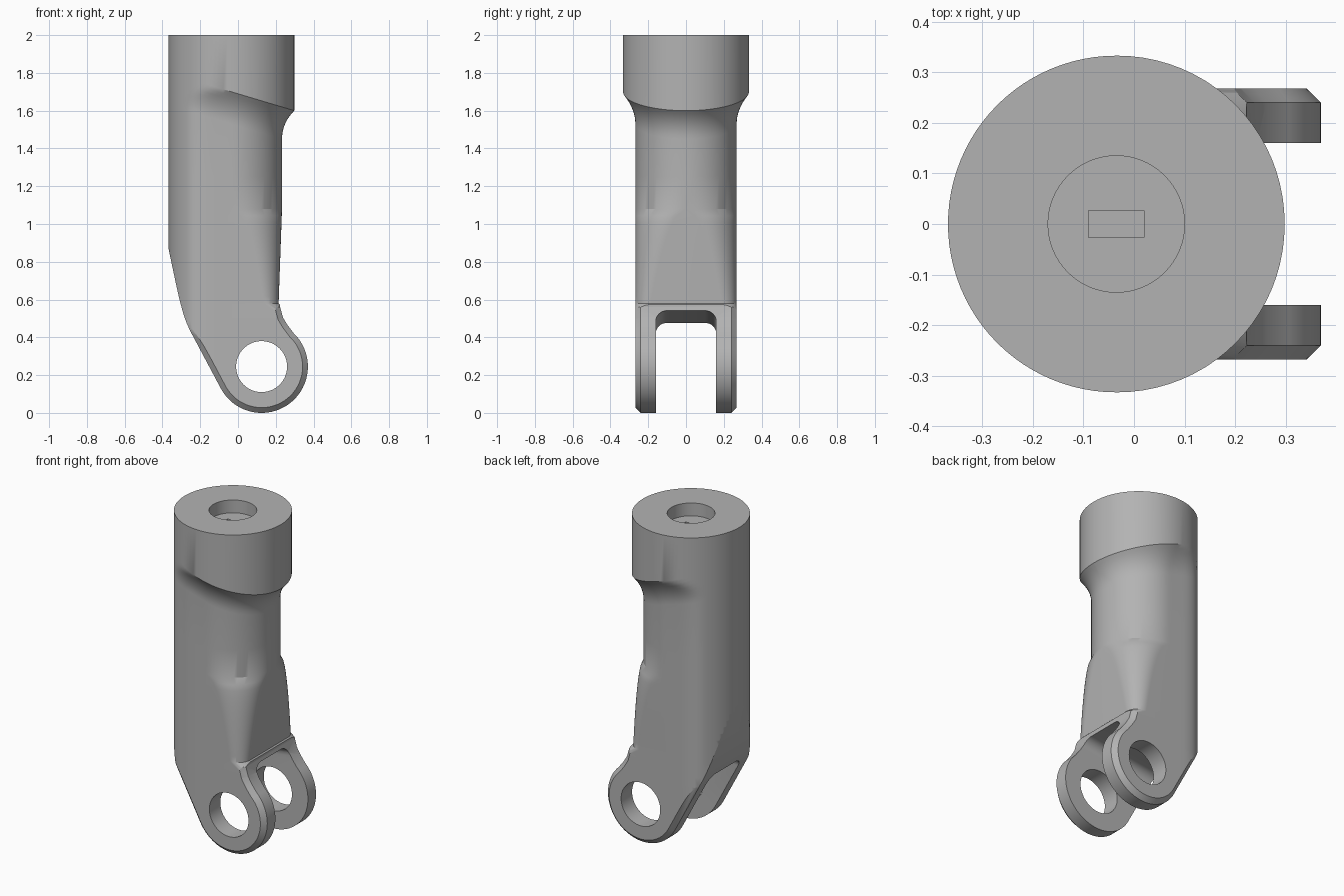
import bpy, bmesh, math
from mathutils import Vector

if "Cube" in bpy.data.objects:
    bpy.data.objects.remove(bpy.data.objects["Cube"])

CX, R, H = -0.035, 0.333, 0.268      # shaft axis, head radius, shaft half width
PIN = (0.125, 0.245)                 # pin axis in x, z

grey = bpy.data.materials.new("grey metal")
grey.diffuse_color = (0.45, 0.45, 0.45, 1)
grey.use_nodes = True
grey.node_tree.nodes["Principled BSDF"].inputs["Base Color"].default_value = grey.diffuse_color


def loft(name, rings):
    """Skin closed rings of equal length and cap both ends."""
    bm = bmesh.new()
    rows = [[bm.verts.new(p) for p in ring] for ring in rings]
    n = len(rows[0])
    for a, b in zip(rows, rows[1:]):
        for i in range(n):
            j = (i + 1) % n
            bm.faces.new((a[i], a[j], b[j], b[i]))
    bm.faces.new(rows[0][::-1])
    bm.faces.new(rows[-1])
    bmesh.ops.recalc_face_normals(bm, faces=bm.faces)
    me = bpy.data.meshes.new(name)
    bm.to_mesh(me)
    bm.free()
    me.materials.append(grey)
    ob = bpy.data.objects.new(name, me)
    bpy.context.collection.objects.link(ob)
    return ob


def box(name, centre, size):
    x, y, z = (s / 2 for s in size)
    c = Vector(centre)
    return loft(name, [[c + Vector((sx * x, sy * y, k)) for sx, sy in
                        ((-1, -1), (1, -1), (1, 1), (-1, 1))] for k in (-z, z)])


def rod(name, start, end, radius, n=64):
    """Cylinder between two points along y or z."""
    a, b = Vector(start), Vector(end)
    along_y = abs(b.y - a.y) > abs(b.z - a.z)
    ring = []
    for i in range(n):
        t = 2 * math.pi * i / n
        u, v = radius * math.cos(t), radius * math.sin(t)
        ring.append(Vector((u, 0, v)) if along_y else Vector((u, v, 0)))
    return loft(name, [[p + q for q in ring] for p in (a, b)])


def combine(ob, tool, operation):
    mod = ob.modifiers.new("cut", 'BOOLEAN')
    mod.object, mod.operation, mod.solver = tool, operation, 'EXACT'
    bpy.context.view_layer.objects.active = ob
    bpy.ops.object.modifier_apply(modifier=mod.name)
    bpy.data.objects.remove(tool)


def section(z, h, xr, r, tilt=0.0):
    """Round left side limited to half width h, right side with corner radius r."""
    pts = []
    k = max(0.05 * (R - h) / (R - H), 1e-6)
    n = 48
    for i in range(1, n):                       # left arc, softly flattened
        a = math.pi / 2 + math.pi * i / n
        y = R * abs(math.sin(a))
        m = max(k - abs(y - h), 0) / k
        y = min(y, h) - m * m * k / 4
        pts.append((CX + R * math.cos(a), math.copysign(y, math.sin(a))))
    m = 20
    right = [(xr - r + r * math.sin(t), h - r + r * math.cos(t))
             for t in (math.pi / 2 * i / m for i in range(m + 1))]
    pts += [(x, -y) for x, y in right] + right[::-1]
    return [Vector((x, y, z - tilt * (x - CX))) for x, y in pts]


# Shaft with head: rows from bottom to top
rings = [section(-0.1, H, 0.42, 0.004), section(0.44, H, 0.42, 0.004),
         section(0.50, H, 0.30, 0.04)]
for i in range(15):                             # flat arch widening downwards
    z = 0.58 + 0.5 * i / 14
    flat = 0.2 * math.sqrt(max(1.08 - z, 0) / 0.58)
    rings.append(section(z, H, 0.215 + 0.018 * (i / 14), (H - flat) * 0.995))
rings.append(section(1.25, H, CX + H, H * 0.995))
for i in range(9):                              # slanted flare under the head
    t = 1 - i / 8
    h = H + (R - H) * (1 - t) ** 2
    rings.append(section(1.70 - 0.17 * t, h, CX + h, h * 0.995, 0.3))
rings.append(section(2.0, R, CX + R, R * 0.995))
body = loft("fork_body", rings)

# Side outline of the lower end, chamfered on both sides
outline = [(0.27, 1.2), (0.24, 0.9), (0.219, 0.62), (0.223, 0.56), (0.238, 0.505),
           (0.262, 0.465)]
for i in range(49):
    a = math.radians(46 - 198 * i / 48)
    outline.append((PIN[0] + 0.245 * math.cos(a), PIN[1] + 0.245 * math.sin(a)))
outline += [(-0.251, 0.43), (-0.27, 0.47), (-0.288, 0.52), (-0.31, 0.6),
            (-0.332, 0.7), (-0.37, 0.88), (-0.43, 1.2)]


def inset(pts, d):
    out = []
    for i, p in enumerate(pts):
        a, p, b = Vector(pts[i - 1]), Vector(p), Vector(pts[(i + 1) % len(pts)])
        n1, n2 = ((q.y, -q.x) for q in ((p - a).normalized(), (b - p).normalized()))
        n1, n2 = Vector(n1), Vector(n2)
        out.append(p + (n1 + n2) * d / (1 + n1.dot(n2)))
    return out


small = inset(outline, 0.03)
trim = loft("trim", [[Vector((p[0], y, p[1])) for p in pts] for y, pts in
                     ((-0.27, small), (-0.24, outline), (0.24, outline), (0.27, small))])
combine(trim, box("upper", (0, 0, 1.65), (1.4, 1.4, 1.2)), 'UNION')
combine(body, trim, 'INTERSECT')

# Gap between the fork arms with rounded corners and sloping roof
w, r = 0.16, 0.06
gap = [(-w, -0.7), (w, -0.7)]
for s, start in ((1, 0), (-1, 90)):
    for i in range(9):
        a = math.radians(start + 90 * i / 8)
        gap.append((s * (w - r) + r * math.cos(a), -r + r * math.sin(a)))
combine(body, loft("gap", [[Vector((x, y, 0.512 + 0.13 * x + z)) for y, z in gap]
                           for x in (-0.7, 0.7)]), 'DIFFERENCE')

# Pin holes, top bore and slot in its floor
combine(body, rod("pin_hole", (PIN[0], -0.5, PIN[1]), (PIN[0], 0.5, PIN[1]), 0.135), 'DIFFERENCE')
combine(body, rod("bore", (CX, 0, 1.92), (CX, 0, 2.1), 0.135), 'DIFFERENCE')
combine(body, box("slot", (CX, 0, 1.9), (0.11, 0.054, 0.16)), 'DIFFERENCE')

bpy.ops.object.select_all(action='DESELECT')
body.select_set(True)
bpy.context.view_layer.objects.active = body
bpy.ops.object.shade_smooth_by_angle(angle=math.radians(28))
